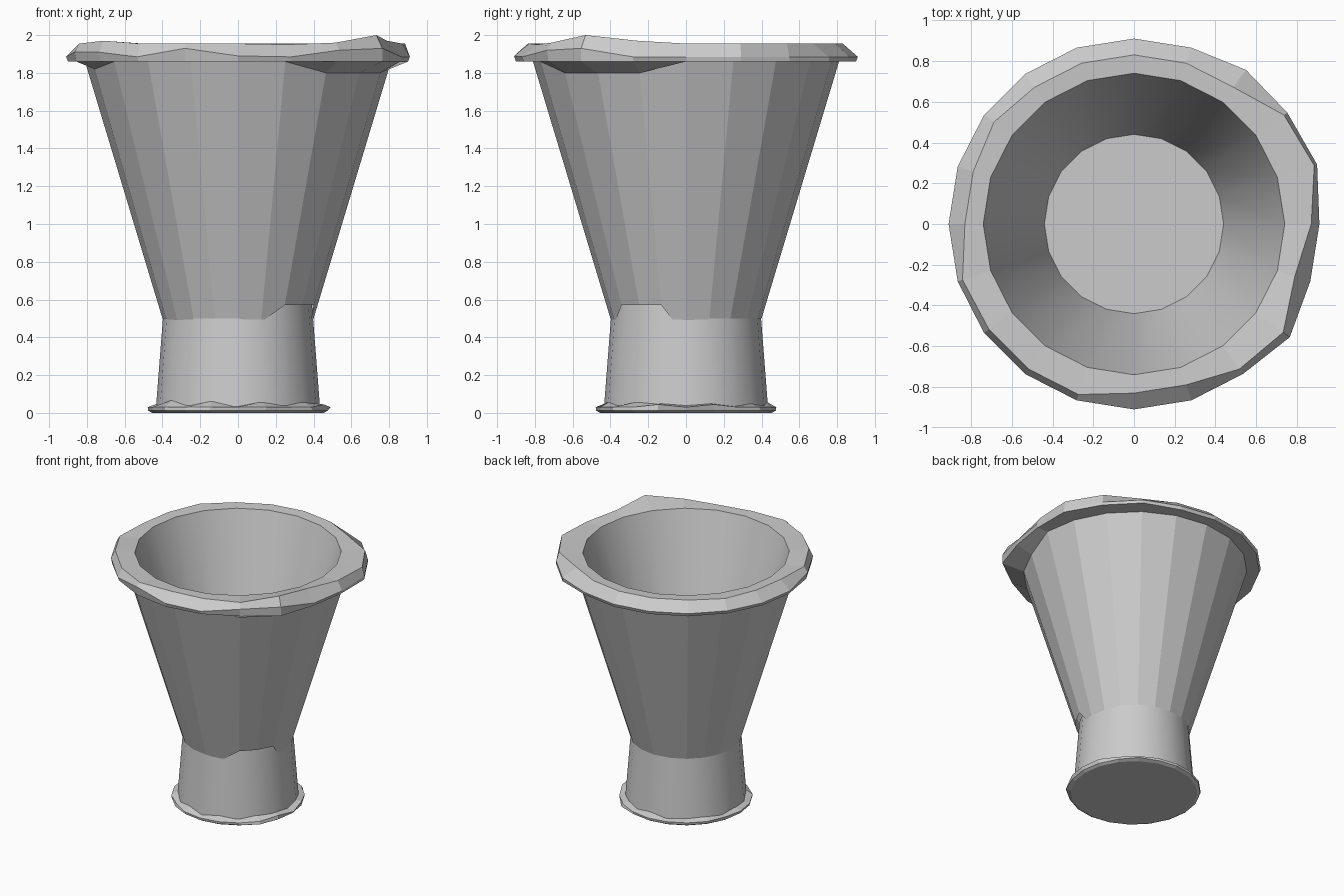
import bpy, bmesh, math

if "Cube" in bpy.data.objects:
    bpy.data.objects.remove(bpy.data.objects["Cube"])

N = 20  # sides all around


def lathe(name, rings, smooth=(), cap_start=False, cap_end=False):
    """Skin a stack of rings. Each ring is (radius, z, {k: radius}, {k: z});
    the dictionaries nudge single corners for the hand-hewn look."""
    bm = bmesh.new()
    loops = []
    for r, z, rk, zk in rings:
        loop = []
        for k in range(N):
            a = math.tau * k / N
            rad = rk.get(k, r)
            loop.append(bm.verts.new((rad * math.cos(a), rad * math.sin(a), zk.get(k, z))))
        loops.append(loop)
    for i in range(len(loops) - 1):
        a, b = loops[i], loops[i + 1]
        for k in range(N):
            j = (k + 1) % N
            f = bm.faces.new((a[k], a[j], b[j], b[k]))
            f.smooth = i in smooth
    if cap_start:
        bm.faces.new(loops[0][::-1])
    if cap_end:
        bm.faces.new(loops[-1])
    # keep creases sharp between smooth and flat bands
    for e in bm.edges:
        if len(e.link_faces) == 2 and e.calc_face_angle(0) > math.radians(30):
            e.smooth = False
    me = bpy.data.meshes.new(name)
    bm.to_mesh(me)
    bm.free()
    ob = bpy.data.objects.new(name, me)
    bpy.context.collection.objects.link(ob)
    return ob


# Bowl: jagged lower edge, flat tapered sides, uneven lip, smooth interior, floor
edge_z = {0: .40, 12: .40, 16: .48, 17: .57, 18: .57, 19: .57}
edge_r = {k: .40 + .3 * (z - .5) for k, z in edge_z.items()}
under_z = {11: 1.82, 17: 1.80, 18: 1.80, 19: 1.80}
under_r = {k: .81 - .3 * (1.86 - z) for k, z in under_z.items()}
lip_r = {1: .945, 2: .93, 3: .935, 18: .945}
mid_z = {11: 1.91, 12: 1.91, 14: 1.93, 15: 1.89, 16: 1.885, 17: 1.92, 18: 1.93}
ridge_r = {0: .87, 1: .93, 2: .91, 8: .85, 11: .885, 12: .88, 13: .88,
           14: .88, 17: .88, 18: .905}
ridge_z = {12: 1.97, 16: 1.95, 17: 1.96, 18: 2.0, 19: 1.97}
bowl = lathe("bowl", [
    (.40, .50, edge_r, edge_z),
    (.81, 1.86, under_r, under_z),
    (.90, 1.86, lip_r, {}),
    (.91, 1.885, lip_r, mid_z),
    (.83, 1.955, ridge_r, ridge_z),
    (.74, 1.95, {}, {}),
    (.44, .95, {}, {}),
], smooth=(5,), cap_end=True)

# Stem: smooth, slightly flared downward
stem = lathe("stem", [
    (.435, .02, {}, {}),
    (.392, .57, {}, {}),
], smooth=(0,), cap_start=True, cap_end=True)

# Foot: thin disc with a rough upper edge
foot_z = {k: z for k, z in zip(range(N), [.04, .05, .035, .05, .04, .06, .035, .045, .05, .035,
                                          .05, .04, .07, .04, .065, .035, .06, .04, .06, .05])}
foot = lathe("foot", [
    (.455, 0.0, {}, {}),
    (.475, .012, {3: .49, 18: .49}, {}),
    (.478, .03, {0: .49, 13: .465}, {1: .045, 19: .045, 9: .035}),
    (.425, .05, {}, foot_z),
], cap_start=True, cap_end=True)
